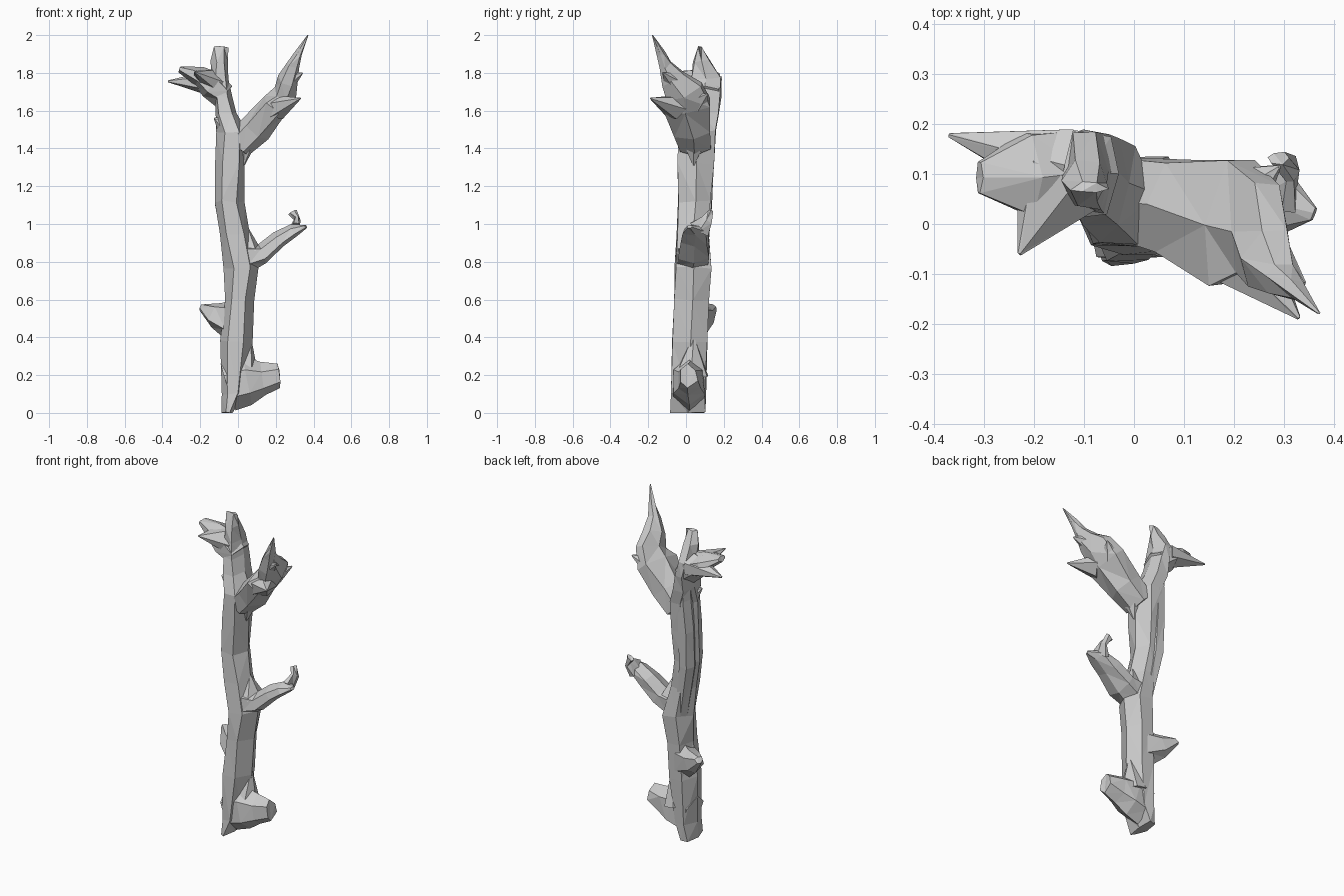
import bpy, bmesh, math, random
from mathutils import Vector

random.seed(4)
SIDES = 6


def limb(name, rings, jitter=0.007):
    """Faceted tube. Each ring: x, y, z, half depth (along y), half thickness."""
    bm = bmesh.new()
    pts = [Vector(r[:3]) for r in rings]
    loops = []
    for i, r in enumerate(rings):
        t = (pts[min(i + 1, len(pts) - 1)] - pts[max(i - 1, 0)]).normalized()
        if name == "trunk":
            t = Vector((0, 0, 1))
        u = Vector((0, 1, 0))
        u = (u - t * u.dot(t)).normalized()
        v = t.cross(u)
        j = min(jitter, r[4] * 0.3)
        loop = []
        for k in range(SIDES):
            a = math.tau * k / SIDES
            p = pts[i] + v * math.cos(a) * r[4] + u * math.sin(a) * r[3] / 0.88
            p += Vector((random.uniform(-j, j) for _ in range(3)))
            p.z = min(max(p.z, 0), 2)
            loop.append(bm.verts.new(p))
        loops.append(loop)
    for a, b in zip(loops, loops[1:]):
        for k in range(SIDES):
            n = (k + 1) % SIDES
            bm.faces.new((a[k], a[n], b[n], b[k]))
    bm.faces.new(loops[0][::-1])
    bm.faces.new(loops[-1])
    bmesh.ops.triangulate(bm, faces=bm.faces[:])
    bmesh.ops.recalc_face_normals(bm, faces=bm.faces[:])
    me = bpy.data.meshes.new(name)
    bm.to_mesh(me)
    bm.free()
    ob = bpy.data.objects.new(name, me)
    bpy.context.collection.objects.link(ob)


def spike(name, base, tip, depth, thick):
    """Broken twig tapering to a point."""
    limb(name, [(*base, depth, thick), (*tip, 0.004, 0.004)], 0.004)


# Trunk, running up into the left fork and its broken top
limb("trunk", [
    (-0.055, 0.01, 0.00, 0.09, 0.03), (-0.03, 0.015, 0.10, 0.09, 0.06),
    (-0.01, 0.02, 0.38, 0.095, 0.09), (0.005, 0.03, 0.60, 0.09, 0.08),
    (0.02, 0.035, 0.77, 0.095, 0.092), (-0.015, 0.04, 0.95, 0.085, 0.08),
    (-0.045, 0.045, 1.12, 0.085, 0.08), (-0.042, 0.05, 1.32, 0.095, 0.084),
    (-0.035, 0.055, 1.49, 0.10, 0.08), (-0.065, 0.08, 1.59, 0.09, 0.06),
    (-0.08, 0.10, 1.68, 0.085, 0.05), (-0.095, 0.105, 1.77, 0.075, 0.05),
    (-0.095, 0.085, 1.86, 0.045, 0.045), (-0.09, 0.07, 1.94, 0.012, 0.037)])

# Ridge along the back left of the trunk
limb("trunk_back_ridge", [
    (-0.02, 0.07, 0.78, 0.04, 0.04), (-0.073, 0.09, 1.10, 0.048, 0.05),
    (-0.075, 0.095, 1.32, 0.052, 0.048), (-0.07, 0.11, 1.52, 0.05, 0.04),
    (-0.08, 0.12, 1.66, 0.04, 0.035)], 0.003)

# Left fork fanning into three splinters
limb("left_branch", [
    (-0.07, 0.10, 1.68, 0.075, 0.07), (-0.14, 0.10, 1.735, 0.085, 0.075),
    (-0.21, 0.10, 1.78, 0.08, 0.05), (-0.31, 0.09, 1.82, 0.03, 0.015)])
spike("left_splinter_rear", (-0.14, 0.115, 1.745), (-0.37, 0.178, 1.755), 0.075, 0.07)
spike("left_splinter_front", (-0.15, 0.08, 1.76), (-0.23, -0.06, 1.805), 0.09, 0.06)
spike("fork_nub", (-0.07, 0.04, 1.52), (-0.125, 0.02, 1.56), 0.05, 0.05)

# Right fork: wide and flat, then narrowing to a long point at the front
limb("right_branch", [
    (0.00, 0.05, 1.41, 0.085, 0.08), (0.09, 0.035, 1.505, 0.095, 0.09),
    (0.20, 0.00, 1.63, 0.125, 0.078), (0.25, -0.01, 1.70, 0.105, 0.06),
    (0.27, -0.07, 1.77, 0.065, 0.055), (0.295, -0.11, 1.84, 0.035, 0.035),
    (0.325, -0.135, 1.90, 0.02, 0.02), (0.37, -0.178, 2.00, 0.003, 0.003)])
spike("right_splinter_low", (0.21, -0.05, 1.62), (0.33, -0.188, 1.665), 0.075, 0.07)
spike("right_splinter_high", (0.27, -0.07, 1.76), (0.34, -0.12, 1.80), 0.05, 0.05)
spike("right_splinter_rear", (0.22, 0.06, 1.64), (0.29, 0.115, 1.69), 0.06, 0.05)
spike("right_fork_underside", (0.07, 0.04, 1.49), (0.03, 0.04, 1.31), 0.08, 0.06)

# Middle branch with a flared collar and a small upturned twig
limb("middle_branch", [
    (0.04, 0.035, 0.82, 0.085, 0.085), (0.125, 0.04, 0.845, 0.08, 0.055),
    (0.22, 0.045, 0.915, 0.07, 0.045), (0.30, 0.045, 0.968, 0.06, 0.03),
    (0.36, 0.02, 0.985, 0.015, 0.01)])
spike("branch_collar", (0.07, 0.04, 0.85), (0.05, 0.045, 0.98), 0.08, 0.06)
limb("middle_twig", [
    (0.30, 0.07, 0.97, 0.06, 0.03), (0.315, 0.11, 1.02, 0.03, 0.016),
    (0.287, 0.132, 1.062, 0.012, 0.025)], 0.003)

# Cut root stump on the right and broken knot on the left
limb("root_stump", [
    (-0.05, 0.015, 0.14, 0.085, 0.13), (0.05, 0.015, 0.17, 0.08, 0.13),
    (0.13, 0.015, 0.18, 0.06, 0.088), (0.217, 0.012, 0.195, 0.045, 0.063)])
spike("root_ridge", (0.04, 0.03, 0.20), (0.065, 0.04, 0.40), 0.085, 0.07)
limb("left_knot", [
    (-0.02, 0.05, 0.49, 0.07, 0.12), (-0.12, 0.10, 0.515, 0.05, 0.068),
    (-0.19, 0.145, 0.56, 0.022, 0.02)])
